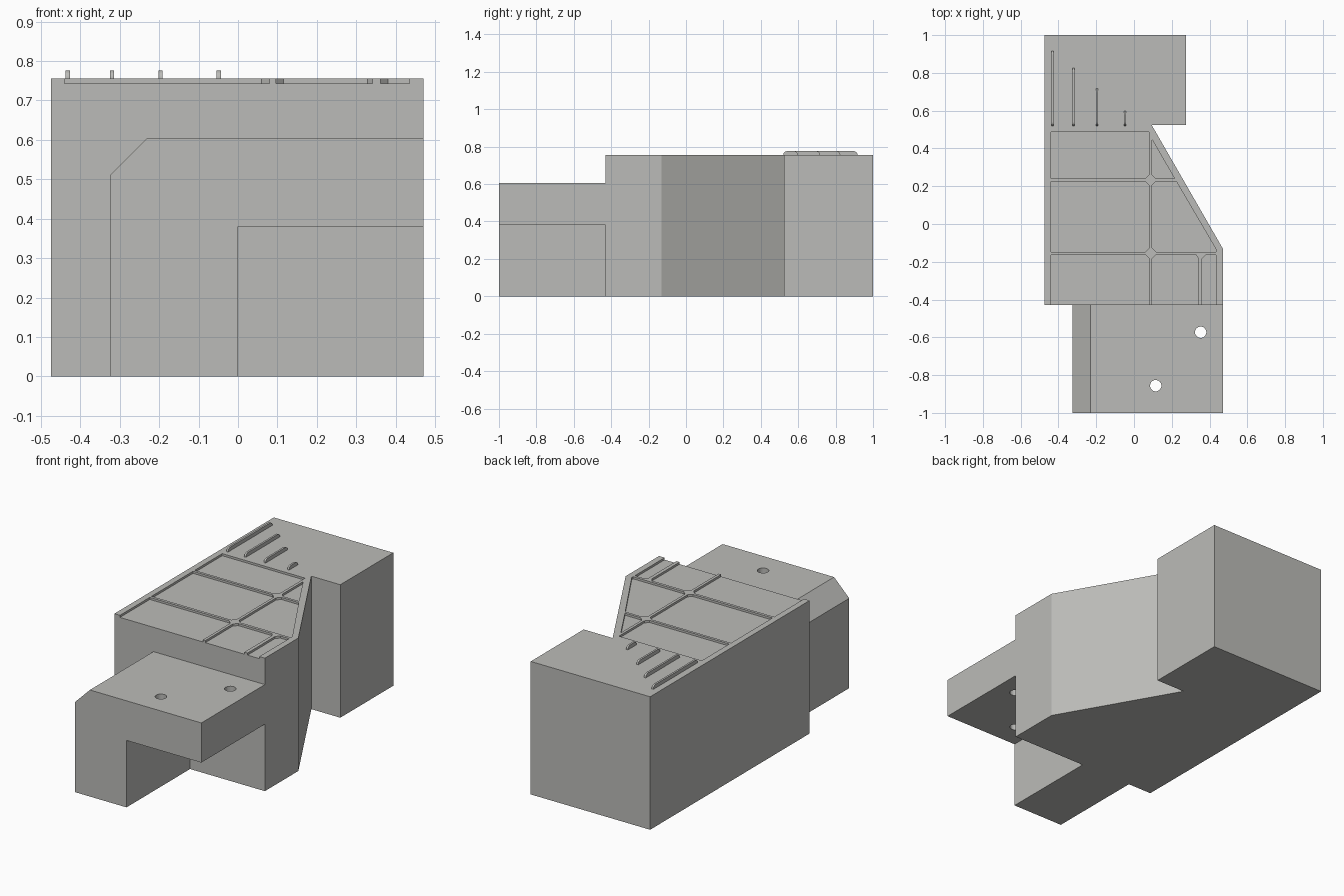
import bpy, bmesh, math
from mathutils import Vector

if "Cube" in bpy.data.objects:
    bpy.data.objects.remove(bpy.data.objects["Cube"])

grey = bpy.data.materials.new("plain grey")
grey.diffuse_color = (0.50, 0.50, 0.48, 1)
grey.use_nodes = True
grey.node_tree.nodes["Principled BSDF"].inputs["Base Color"].default_value = grey.diffuse_color


def prism(bm, base, offset):
    """Extrude a closed outline of 3D points along an offset."""
    face = bm.faces.new([bm.verts.new(p) for p in base])
    ext = bmesh.ops.extrude_face_region(bm, geom=[face])["geom"]
    verts = [v for v in ext if isinstance(v, bmesh.types.BMVert)]
    bmesh.ops.translate(bm, verts=verts, vec=Vector(offset))


def make(name, prisms):
    bm = bmesh.new()
    for base, offset in prisms:
        prism(bm, base, offset)
    bmesh.ops.recalc_face_normals(bm, faces=bm.faces)
    mesh = bpy.data.meshes.new(name)
    bm.to_mesh(mesh)
    bm.free()
    mesh.materials.append(grey)
    obj = bpy.data.objects.new(name, mesh)
    bpy.context.collection.objects.link(obj)
    return obj


def cut(target, cutter):
    mod = target.modifiers.new("cut", 'BOOLEAN')
    mod.operation, mod.solver, mod.object = 'DIFFERENCE', 'EXACT', cutter
    bpy.context.view_layer.objects.active = target
    bpy.ops.object.modifier_apply(modifier=mod.name)
    bpy.data.objects.remove(cutter)


def flat(points, z):
    return [(x, y, z) for x, y in points]


TOP, FLOOR, FRONT = 0.755, 0.743, -0.43

# Main body with the slanted right side and the rear notch
body = make("main_body", [(flat([
    (-0.475, FRONT), (0.47, FRONT), (0.47, -0.13), (0.093, 0.525),
    (0.275, 0.525), (0.275, 1), (-0.475, 1)], 0), (0, 0, TOP))])

# Shallow top pockets, leaving thin ribs with chamfered junctions
L, A, B, R, C = -0.44, 0.08, 0.096, 0.435, 0.02
OPEN = FRONT - 0.02
pockets = [
    [(L, 0.24), (A - C, 0.24), (A, 0.24 + C), (A, 0.487), (L, 0.487)],
    [(B + C, 0.24), (0.215, 0.24), (B, 0.447), (B, 0.24 + C)],
    [(L, -0.147), (A - C, -0.147), (A, -0.147 + C), (A, 0.225 - C),
     (A - C, 0.225), (L, 0.225)],
    [(B + C, -0.147), (R, -0.147), (R, -0.135), (0.224, 0.225),
     (B + C, 0.225), (B, 0.225 - C), (B, -0.147 + C)],
    [(L, OPEN), (A, OPEN), (A, -0.163 - C), (A - C, -0.163), (L, -0.163)],
    [(B, OPEN), (0.341, OPEN), (0.341, -0.163 - C), (0.341 - 0.013, -0.163),
     (B + C, -0.163), (B, -0.163 - C)],
    [(0.361, OPEN), (R, OPEN), (R, -0.163), (0.361 + C, -0.163),
     (0.361, -0.163 - C)],
]
cut(body, make("pocket_cutter",
               [(flat(p, FLOOR), (0, 0, 0.05)) for p in pockets]))

# Front step: chamfered L-shaped profile
step_profile = [(-0.325, 0), (0, 0), (0, 0.38), (0.47, 0.38),
                (0.47, 0.605), (-0.23, 0.605), (-0.325, 0.51)]
step = make("front_step", [([(x, -1, z) for x, z in step_profile],
                            (0, 1 + FRONT, 0))])

# Two round holes through the overhang
holes = []
for cx, cy in ((0.353, -0.573), (0.115, -0.856)):
    ring = [(cx + 0.03 * math.cos(i * math.tau / 32),
             cy + 0.03 * math.sin(i * math.tau / 32)) for i in range(32)]
    holes.append((flat(ring, 0.3), (0, 0, 0.4)))
cut(step, make("hole_cutter", holes))

# Rear fins of decreasing length with rounded upper ends
H, Y0 = 0.021, 0.52
for i, (x, y1) in enumerate(((-0.437, 0.917), (-0.325, 0.825),
                             (-0.202, 0.717), (-0.054, 0.598))):
    arc = [(0.02 * (1 - math.cos(a)), H * math.sin(a))
           for a in (k * math.pi / 12 for k in range(7))]
    profile = [(Y0 + d, z) for d, z in arc]
    profile += [(y1 - d, z) for d, z in reversed(arc)]
    make(f"rear_fin_{i + 1}",
         [([(x, y, TOP + z) for y, z in profile], (0.011, 0, 0))])
